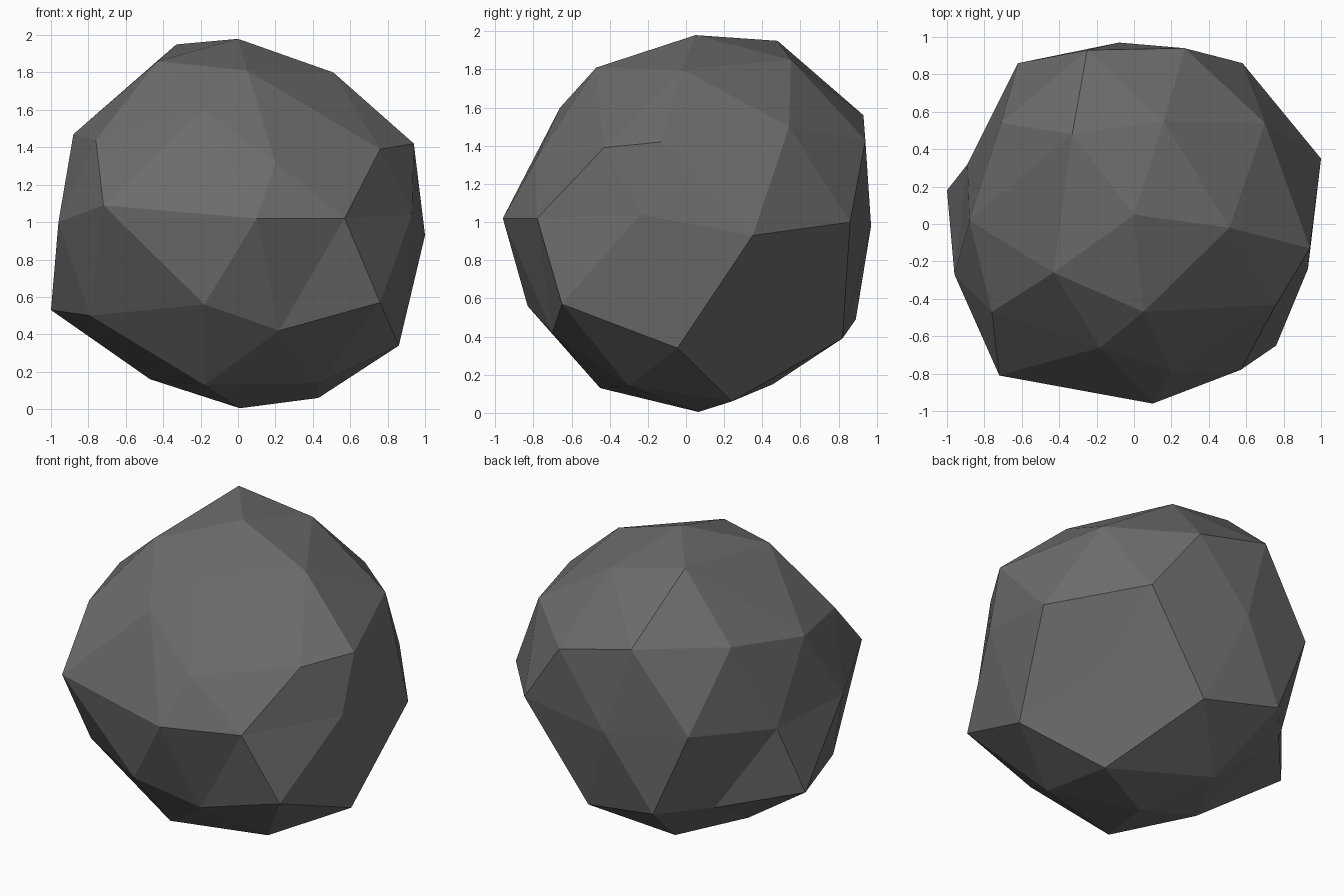
import bpy, bmesh
from mathutils import Vector

# Uneven positions of the rock's corners, in rings from bottom to top
corners = [
    (0.01, 0.065, 0.005),
    # low ring
    (-0.18, -0.45, 0.13), (0.43, -0.30, 0.14), (0.43, 0.24, 0.06),
    (-0.47, 0.02, 0.16), (-0.24, 0.455, 0.15),
    # lower flank
    (0.22, -0.70, 0.42), (0.86, -0.045, 0.34), (-0.79, -0.41, 0.50),
    (-0.63, 0.60, 0.49), (0.14, 0.82, 0.39),
    (0.76, -0.65, 0.57), (-0.18, -0.83, 0.56), (-1.0, 0.18, 0.53),
    (-0.38, 0.89, 0.49), (0.61, 0.48, 0.60),
    # middle ring
    (0.93, -0.24, 1.04), (1.0, 0.35, 0.93), (0.10, -0.96, 1.02),
    (-0.08, 0.97, 0.98), (0.57, -0.78, 1.02), (0.58, 0.86, 1.0),
    (-0.96, -0.27, 1.0), (-0.89, 0.32, 0.975), (-0.72, -0.81, 1.09),
    (-0.62, 0.86, 1.05),
    # upper flank
    (0.20, -0.79, 1.32), (-0.76, -0.47, 1.44), (-0.71, 0.54, 1.55),
    (0.27, 0.94, 1.43), (0.94, -0.13, 1.42),
    (0.76, -0.43, 1.39), (-0.18, -0.66, 1.60), (-0.88, 0.02, 1.47),
    (-0.25, 0.93, 1.56), (0.70, 0.54, 1.50),
    # crown
    (-0.43, -0.26, 1.86), (0.05, -0.47, 1.81), (0.51, -0.02, 1.80),
    (-0.33, 0.48, 1.95), (0.16, 0.55, 1.85), (0.0, 0.05, 1.98),
]

# Rock: a coarse icosphere, each vertex pulled to its closest corner
bm = bmesh.new()
bmesh.ops.create_icosphere(bm, subdivisions=2, radius=1.0)
bmesh.ops.translate(bm, verts=bm.verts, vec=(0, 0, 1))
free = list(bm.verts)
for c in corners:
    p = Vector(c)
    v = min(free, key=lambda q: (q.co - p).length)
    free.remove(v)
    v.co = p
bmesh.ops.recalc_face_normals(bm, faces=bm.faces)

mesh = bpy.data.meshes.new("rock")
bm.to_mesh(mesh)
bm.free()

grey = bpy.data.materials.new("dark grey stone")
grey.diffuse_color = (0.15, 0.15, 0.15, 1)
mesh.materials.append(grey)

rock = bpy.data.objects.new("rock", mesh)
bpy.context.collection.objects.link(rock)
